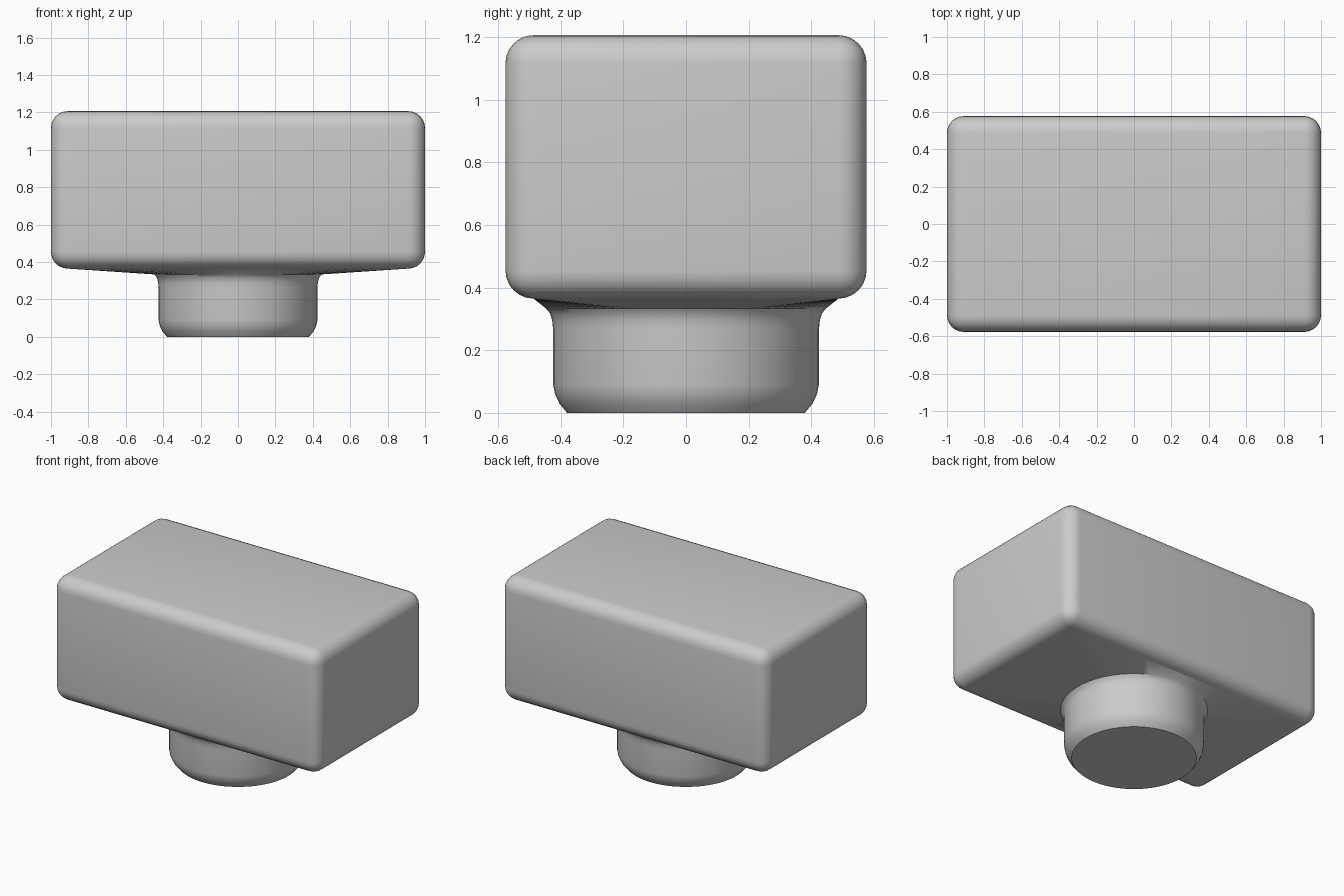
import bpy, bmesh
from math import cos, sin, pi, atan2, radians

if "Cube" in bpy.data.objects:
    bpy.data.objects.remove(bpy.data.objects["Cube"])

HX, HY, Z0, Z1, R = 1.0, 0.577, 0.365, 1.207, 0.09


def add_object(name, bm):
    bmesh.ops.recalc_face_normals(bm, faces=bm.faces)
    mesh = bpy.data.meshes.new(name)
    bm.to_mesh(mesh)
    bm.free()
    obj = bpy.data.objects.new(name, mesh)
    bpy.context.collection.objects.link(obj)
    bpy.ops.object.select_all(action='DESELECT')
    obj.select_set(True)
    bpy.context.view_layer.objects.active = obj
    bpy.ops.object.shade_smooth_by_angle(angle=radians(35))
    return obj


# Rounded block body, open underneath where the sloped underside joins
bm = bmesh.new()
bmesh.ops.create_cube(bm, size=1)
for v in bm.verts:
    v.co.x *= 2 * HX
    v.co.y *= 2 * HY
    v.co.z = Z1 if v.co.z > 0 else Z0
bmesh.ops.bevel(bm, geom=bm.edges[:], offset=R, segments=6, profile=0.5,
                affect='EDGES')
bottom = [f for f in bm.faces if f.calc_area() > 0.5 and f.calc_center_median().z < Z0 + 0.01]
bmesh.ops.delete(bm, geom=bottom, context='FACES')
add_object("block_body", bm)

# Sloped underside flowing through a fillet into the round stem
rx, ry = HX - R, HY - R
corner = atan2(ry, rx)
angles = sorted([2 * pi * (i + 0.5) / 72 for i in range(72)]
                + [corner, pi - corner, pi + corner, 2 * pi - corner])
profile = [(0.448, 0.334), (0.435, 0.318), (0.428, 0.295), (0.425, 0.265),
           (0.425, 0.09), (0.419, 0.06), (0.405, 0.03), (0.38, 0.0)]
bm = bmesh.new()
rings = [[]]
for a in angles:
    k = min(rx / max(abs(cos(a)), 1e-6), ry / max(abs(sin(a)), 1e-6))
    rings[0].append(bm.verts.new((k * cos(a), k * sin(a), Z0)))
for r, z in profile:
    rings.append([bm.verts.new((r * cos(a), r * sin(a), z)) for a in angles])
n = len(angles)
for upper, lower in zip(rings, rings[1:]):
    for i in range(n):
        j = (i + 1) % n
        bm.faces.new((upper[i], upper[j], lower[j], lower[i]))
bm.faces.new(rings[-1])
add_object("round_stem", bm)
